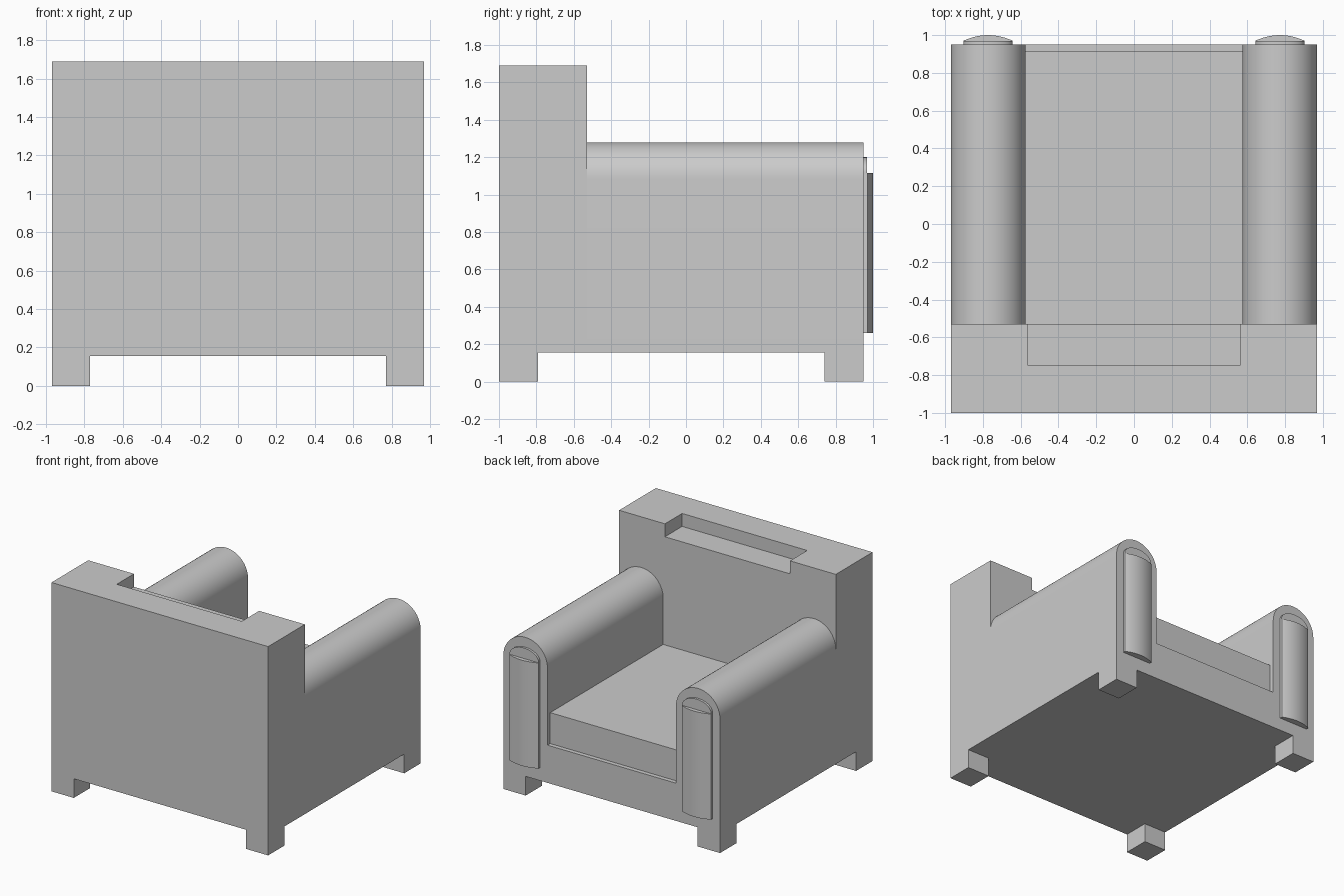
import bpy
import bmesh
from math import sin, cos, pi, radians

cube = bpy.data.objects.get("Cube")
if cube:
    bpy.data.objects.remove(cube, do_unlink=True)

GREY = (0.6, 0.6, 0.6, 1.0)
grey = bpy.data.materials.new("grey upholstery")
grey.use_nodes = True
grey.diffuse_color = GREY
grey.node_tree.nodes["Principled BSDF"].inputs["Base Color"].default_value = GREY


def prism(name, outline, axis, start, end):
    """Extrude a closed outline: 'y' takes (x, z) points, 'z' takes (x, y) points."""
    bm = bmesh.new()
    place = (lambda p: (p[0], start, p[1])) if axis == "y" else (lambda p: (p[0], p[1], start))
    face = bm.faces.new([bm.verts.new(place(p)) for p in outline])
    moved = bmesh.ops.extrude_face_region(bm, geom=[face])["geom"]
    shift = (0, end - start, 0) if axis == "y" else (0, 0, end - start)
    bmesh.ops.translate(bm, vec=shift, verts=[g for g in moved if isinstance(g, bmesh.types.BMVert)])
    bmesh.ops.recalc_face_normals(bm, faces=bm.faces)
    mesh = bpy.data.meshes.new(name)
    bm.to_mesh(mesh)
    bm.free()
    mesh.materials.append(grey)
    obj = bpy.data.objects.new(name, mesh)
    bpy.context.collection.objects.link(obj)
    return obj


def box(name, x0, x1, y0, y1, z0, z1):
    return prism(name, [(x0, z0), (x1, z0), (x1, z1), (x0, z1)], "y", y0, y1)


def arched(cx, half, bottom, spring, rise, steps=32):
    """Upright outline with straight sides and a rounded end."""
    arc = [(cx + half * cos(pi * i / steps), spring + rise * sin(pi * i / steps))
           for i in range(steps + 1)]
    return [(cx - half, bottom), (cx + half, bottom)] + arc


def smooth(obj):
    bpy.ops.object.select_all(action="DESELECT")
    obj.select_set(True)
    bpy.context.view_layer.objects.active = obj
    bpy.ops.object.shade_smooth_by_angle(angle=radians(30))


HALF = 0.97            # half of the overall width
INNER = 0.575          # inner side of the arms
BACK, FRONT = -1.0, 0.95
REST = -0.53           # front of the backrest
BOTTOM, TOP = 0.155, 1.69

# Backrest, with a shallow notch in its top front edge
NOTCH_X, NOTCH_Y, NOTCH_Z = 0.56, -0.75, 1.585
box("backrest_rear", -HALF, HALF, BACK, NOTCH_Y, BOTTOM, TOP)
prism("backrest_front",
      [(-HALF, BOTTOM), (HALF, BOTTOM), (HALF, TOP), (NOTCH_X, TOP),
       (NOTCH_X, NOTCH_Z), (-NOTCH_X, NOTCH_Z), (-NOTCH_X, TOP), (-HALF, TOP)],
      "y", NOTCH_Y, REST)

# Seat base and the cushion set slightly behind its front
box("seat_base", -INNER, INNER, REST, FRONT, BOTTOM, 0.46)
box("seat_cushion", -INNER, INNER, REST, 0.915, 0.46, 0.71)

for side, s in (("left", 1), ("right", -1)):
    # Round-topped arm
    radius = (HALF - INNER) / 2
    centre = s * (HALF + INNER) / 2
    smooth(prism(side + "_arm", arched(centre, radius, BOTTOM, 1.28 - radius, radius),
                 "y", REST, FRONT))

    # Arm front: thin rounded plate with a bowed pad on it
    smooth(prism(side + "_arm_plate", arched(centre, 0.13, 0.26, 1.12, 0.08),
                 "y", FRONT, 0.968))
    bow = [(centre + 0.13 * t / 8, 1.0 - 0.03 * (t / 8) ** 2) for t in range(8, -9, -1)]
    pad = [(centre - 0.13, FRONT), (centre + 0.13, FRONT)] + bow
    smooth(prism(side + "_arm_pad", pad, "z", 0.26, 1.115))

    # Square legs
    x0, x1 = sorted((s * 0.77, s * HALF))
    box(side + "_back_leg", x0, x1, BACK, -0.79, 0, BOTTOM)
    box(side + "_front_leg", x0, x1, 0.74, FRONT, 0, BOTTOM)
